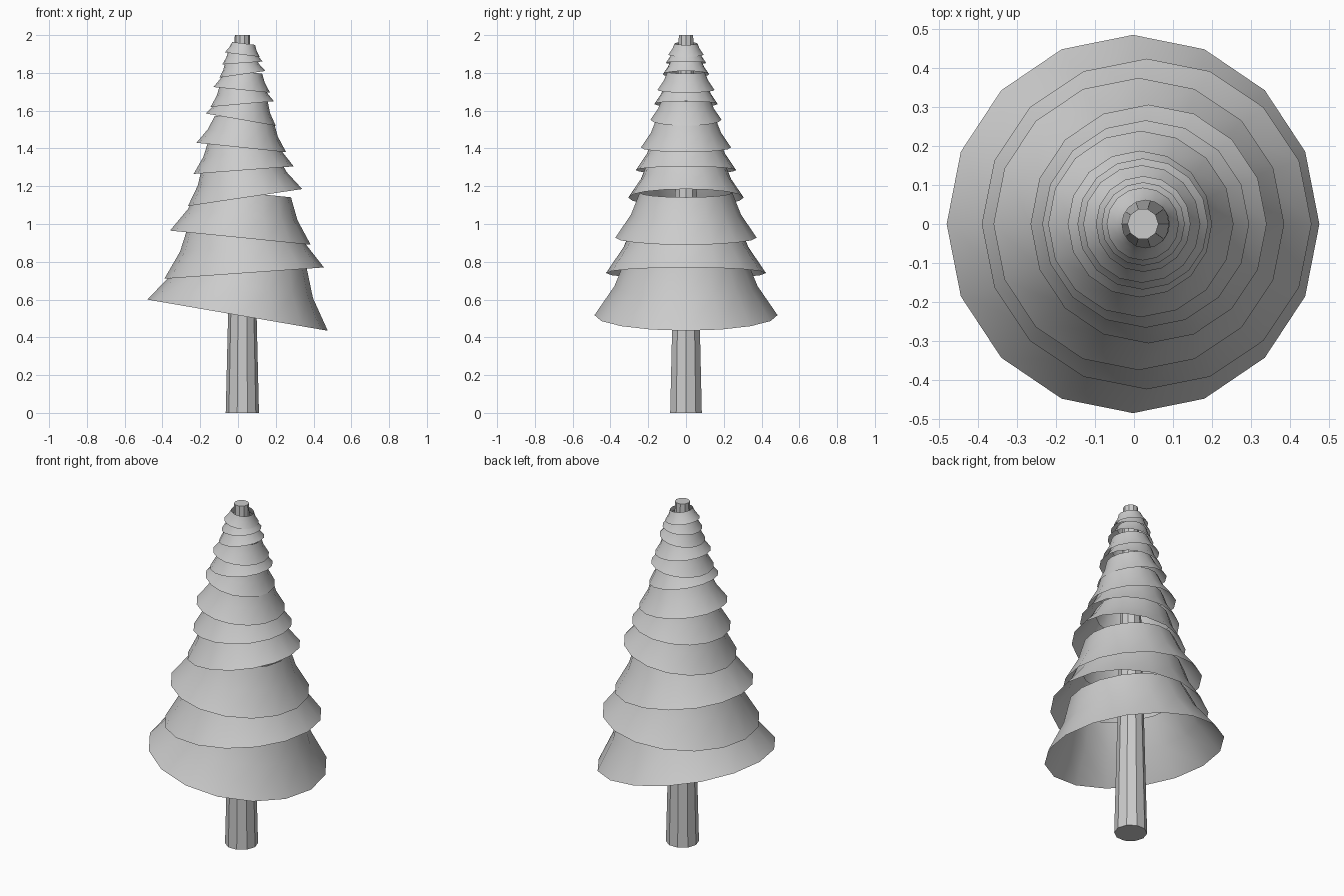
import bpy
import bmesh
import math

if "Cube" in bpy.data.objects:
    bpy.data.objects.remove(bpy.data.objects["Cube"], do_unlink=True)

grey = bpy.data.materials.new("plain_grey")
grey.use_nodes = True
COLOUR = (0.6, 0.6, 0.6, 1)
grey.diffuse_color = COLOUR
grey.node_tree.nodes["Principled BSDF"].inputs["Base Color"].default_value = COLOUR


def lathe(name, profile, sides, location, tilt=0.0, caps=False):
    """Spin a (radius, height) profile about its own axis, tilted around y."""
    bm = bmesh.new()
    rings = []
    for radius, height in profile:
        angles = [math.tau * i / sides for i in range(sides)]
        rings.append([bm.verts.new((radius * math.cos(a), radius * math.sin(a), height))
                      for a in angles])
    for low, high in zip(rings, rings[1:]):
        for i in range(sides):
            j = (i + 1) % sides
            bm.faces.new((low[i], low[j], high[j], high[i]))
    if caps:
        bm.faces.new(rings[0][::-1])
        bm.faces.new(rings[-1])
    mesh = bpy.data.meshes.new(name)
    bm.to_mesh(mesh)
    bm.free()
    mesh.materials.append(grey)
    obj = bpy.data.objects.new(name, mesh)
    bpy.context.collection.objects.link(obj)
    obj.location = location
    obj.rotation_euler.y = tilt
    bpy.ops.object.select_all(action='DESELECT')
    obj.select_set(True)
    bpy.context.view_layer.objects.active = obj
    bpy.ops.object.shade_smooth_by_angle(angle=math.radians(30))
    return obj


# Tapered trunk running through the whole tree
lathe("trunk", [(0.088, 0), (0.04, 2)], 10, (0.023, 0, 0), caps=True)

# Open, flared branch skirts: rim left x, left z, right x, right z
RIMS = [
    (-0.48, 0.60, 0.475, 0.435),
    (-0.39, 0.71, 0.455, 0.77),
    (-0.36, 0.965, 0.385, 0.89),
    (-0.265, 1.095, 0.34, 1.185),
    (-0.235, 1.265, 0.295, 1.305),
    (-0.22, 1.43, 0.255, 1.38),
    (-0.17, 1.585, 0.20, 1.52),
    (-0.145, 1.62, 0.19, 1.65),
    (-0.13, 1.725, 0.17, 1.695),
    (-0.098, 1.775, 0.145, 1.81),
    (-0.083, 1.845, 0.13, 1.86),
    (-0.07, 1.908, 0.115, 1.885),
]
FLARE = [(1, 0), (0.78, 0.325), (0.655, 0.64)]

for n, (x0, z0, x1, z1) in enumerate(RIMS, 1):
    r = math.hypot(x1 - x0, z1 - z0) / 2
    lathe(f"branch_skirt_{n}", [(r * a, r * h) for a, h in FLARE], 16,
          ((x0 + x1) / 2, 0, (z0 + z1) / 2), -math.atan2(z1 - z0, x1 - x0))
